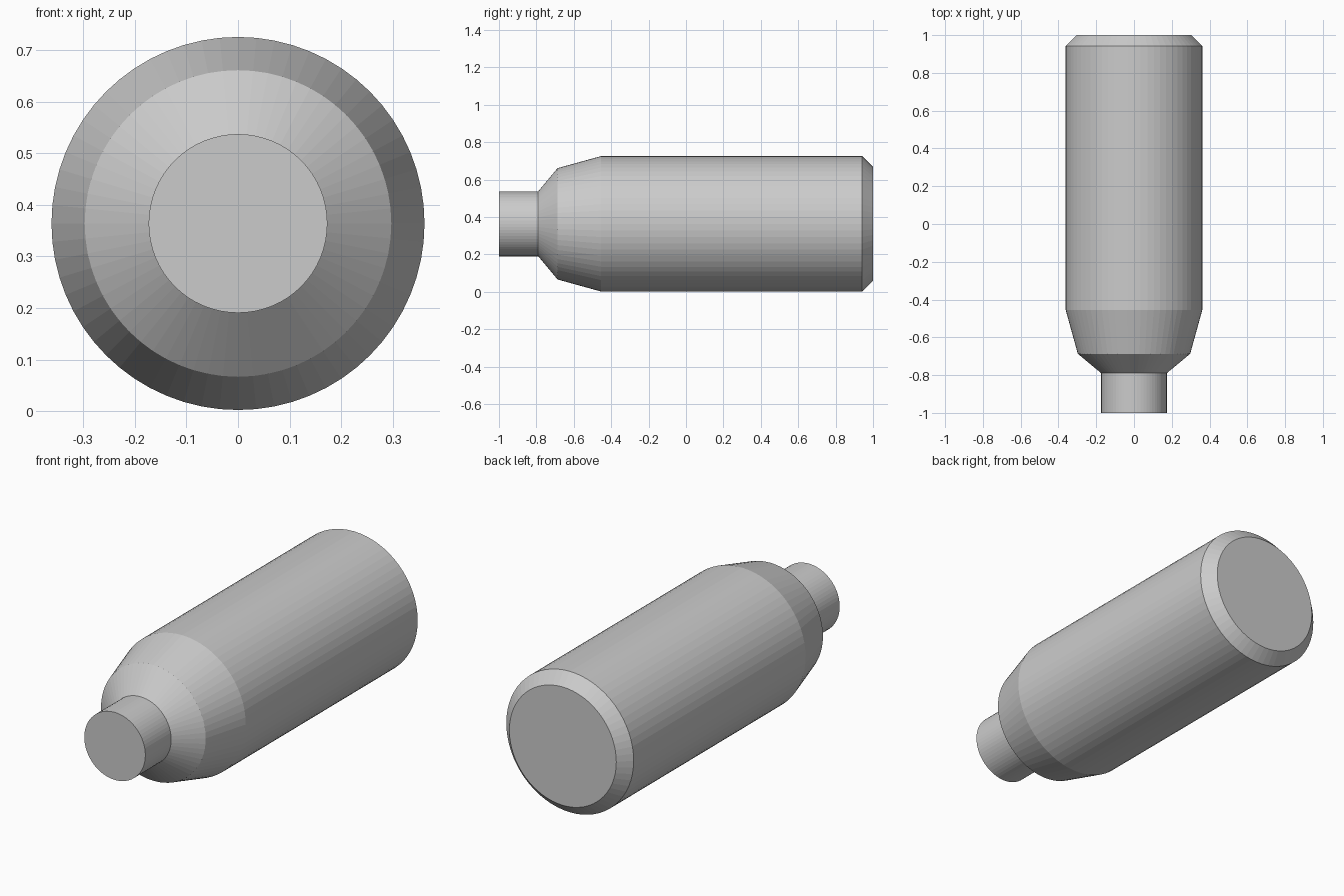
import bpy, bmesh, math

if "Cube" in bpy.data.objects:
    bpy.data.objects.remove(bpy.data.objects["Cube"])

SIDES = 64
AXIS_Z = 0.364

grey = bpy.data.materials.new("plain grey")
grey.diffuse_color = (0.6, 0.6, 0.6, 1)
grey.use_nodes = True
grey.node_tree.nodes["Principled BSDF"].inputs["Base Color"].default_value = grey.diffuse_color


def lathe(name, profile):
    """Capped solid of revolution about the y axis from (y, radius) points."""
    bm = bmesh.new()
    rings = []
    for y, r in profile:
        rings.append([bm.verts.new((r * math.cos(a), y, r * math.sin(a)))
                      for a in (2 * math.pi * i / SIDES for i in range(SIDES))])
    for a, b in zip(rings, rings[1:]):
        for i in range(SIDES):
            j = (i + 1) % SIDES
            bm.faces.new((a[i], a[j], b[j], b[i]))
    bm.faces.new(rings[0])
    bm.faces.new(rings[-1])
    bmesh.ops.recalc_face_normals(bm, faces=bm.faces)
    mesh = bpy.data.meshes.new(name)
    bm.to_mesh(mesh)
    bm.free()
    mesh.materials.append(grey)
    obj = bpy.data.objects.new(name, mesh)
    obj.location.z = AXIS_Z
    bpy.context.collection.objects.link(obj)
    return obj


# One closed shell: stub, two-step shoulder, barrel and chamfered rear
lathe("cylinder_body", [
    (-1.0, 0.1735), (-0.79, 0.1735),     # narrow stub
    (-0.687, 0.2975), (-0.454, 0.362),   # shoulder cones
    (0.942, 0.362), (1.0, 0.304),        # barrel and rear chamfer
])
